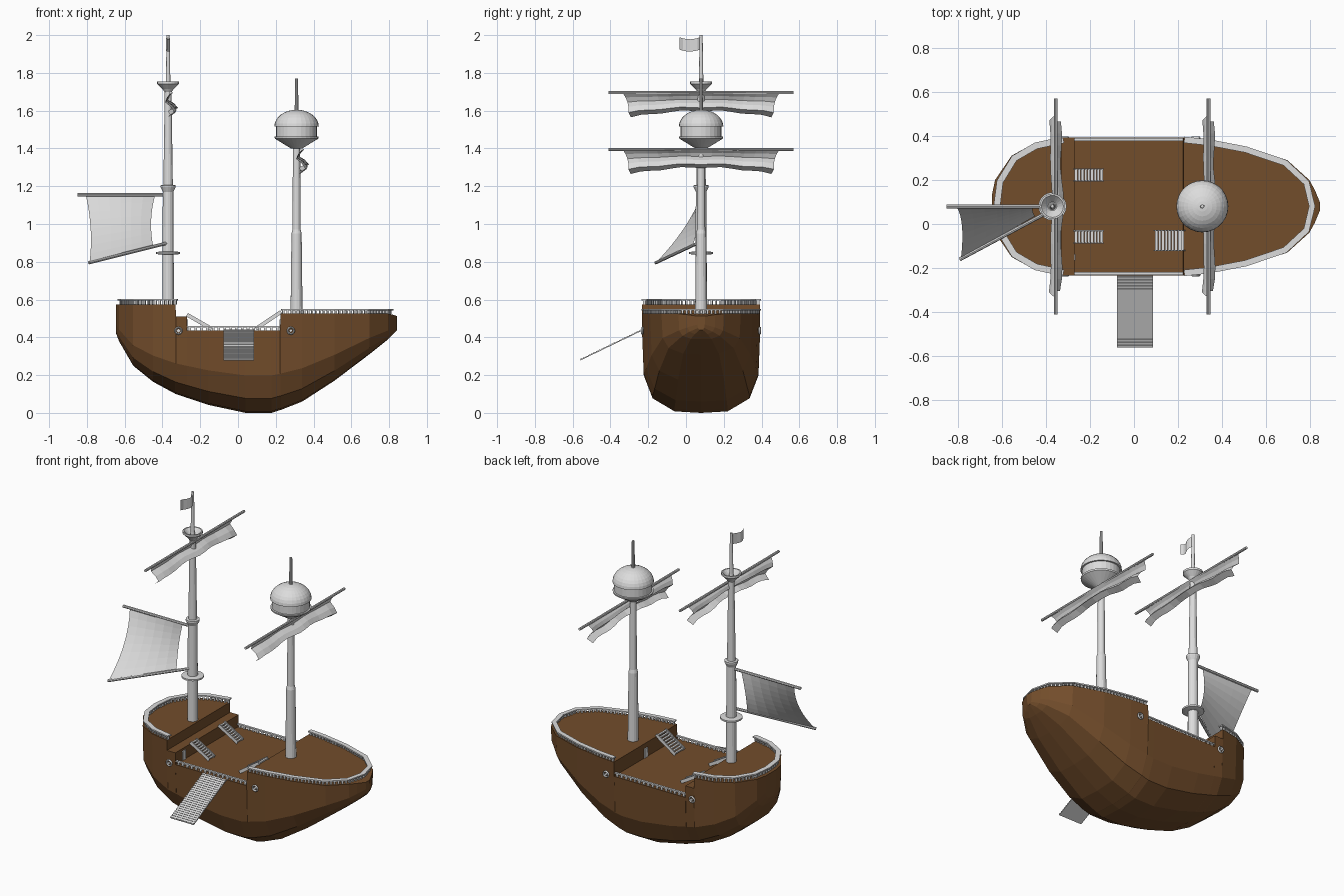
import bpy, bmesh, math
from mathutils import Vector, Matrix

if "Cube" in bpy.data.objects:
    bpy.data.objects.remove(bpy.data.objects["Cube"])

CY = 0.08  # ship centreline


def material(name, col):
    m = bpy.data.materials.new(name)
    m.diffuse_color = (*col, 1)
    m.use_nodes = True
    m.node_tree.nodes["Principled BSDF"].inputs["Base Color"].default_value = m.diffuse_color
    return m


BROWN = material("brown_wood", (0.17, 0.074, 0.024))
GREY = material("pale_grey", (0.72, 0.72, 0.72))


def finish(name, bm, mat=GREY, normals=True):
    if normals:
        bmesh.ops.recalc_face_normals(bm, faces=bm.faces)
    me = bpy.data.meshes.new(name)
    bm.to_mesh(me)
    bm.free()
    me.materials.append(mat)
    ob = bpy.data.objects.new(name, me)
    bpy.context.collection.objects.link(ob)
    return ob


def add_box(bm, centre, size, rot=Matrix()):
    m = Matrix.Translation(centre) @ rot @ Matrix.Diagonal((*size, 1))
    bmesh.ops.create_cube(bm, size=1, matrix=m)


def loft(bm, rings, closed=True, caps=True):
    vs = [[bm.verts.new(p) for p in r] for r in rings]
    n = len(vs[0])
    for a, b in zip(vs, vs[1:]):
        for i in range(n if closed else n - 1):
            j = (i + 1) % n
            bm.faces.new((a[i], a[j], b[j], b[i]))
    if caps:
        bm.faces.new(vs[0])
        bm.faces.new(vs[-1])


def lathe(name, x, profile, sides=16):
    bm = bmesh.new()
    loft(bm, [[(x + r * math.cos(2 * math.pi * i / sides),
                CY + r * math.sin(2 * math.pi * i / sides), z)
               for i in range(sides)] for r, z in profile])
    return finish(name, bm)


def rod(name, a, b, r, sides=8):
    a, b = Vector(a), Vector(b)
    bm = bmesh.new()
    rot = (b - a).to_track_quat('Z', 'Y').to_matrix().to_4x4()
    bmesh.ops.create_cone(bm, cap_ends=True, segments=sides, radius1=r, radius2=r,
                          depth=(b - a).length, matrix=Matrix.Translation((a + b) / 2) @ rot)
    return finish(name, bm)


def sheet(name, fn, nu, nv):
    bm = bmesh.new()
    loft(bm, [[fn(i / nu, j / nv) for i in range(nu + 1)] for j in range(nv + 1)], False, False)
    return finish(name, bm)


# Hull: x, half width, keel height, deck height
stations = [
    (-.645, .05, .42, .573), (-.63, .12, .38, .573), (-.555, .23, .25, .573),
    (-.45, .288, .165, .573), (-.33, .313, .10, .573), (-.329, .313, .10, .51),
    (-.271, .313, .08, .51), (-.27, .313, .08, .437), (-.155, .313, .042, .437),
    (.04, .313, 0, .437), (.177, .313, 0, .437), (.223, .313, .015, .437),
    (.225, .313, .015, .525), (.34, .30, .06, .525), (.51, .27, .17, .525),
    (.695, .21, .31, .525), (.795, .12, .39, .525), (.82, .075, .415, .52),
    (.843, .02, .438, .512)]
section = [(.97, .64), (.82, .86), (.45, .985)]
rings = []
for x, w, k, top in stations:
    ref = .55 if x < .7 else .52
    half = [(w, top)] + [(w * f, k + (1 - t) * (ref - k)) for f, t in section]
    rings.append([(x, CY + y, z) for y, z in half] + [(x, CY, k)]
                 + [(x, CY - y, z) for y, z in reversed(half)])
bm = bmesh.new()
loft(bm, rings)
finish("hull", bm, BROWN)


# Railings: capped top rail on evenly spaced balusters
def railing(name, path, z, h, w, gap):
    pts = [Vector((x, y, 0)) for x, y in path]
    bm = bmesh.new()
    caps = []
    for i, p in enumerate(pts):
        d = (pts[min(i + 1, len(pts) - 1)] - pts[max(i - 1, 0)]).normalized()
        s = Vector((-d.y, d.x, 0)) * w / 2
        caps.append([p + s + Vector((0, 0, z + h - .008)), p - s + Vector((0, 0, z + h - .008)),
                     p - s + Vector((0, 0, z + h)), p + s + Vector((0, 0, z + h))])
    loft(bm, caps)
    for a, b in zip(pts, pts[1:]):
        d = b - a
        n = max(1, round(d.length / gap))
        rot = Matrix.Rotation(math.atan2(d.y, d.x), 4, 'Z')
        for i in range(n):
            c = a + d * ((i + .5) / n)
            add_box(bm, (c.x, c.y, z + h / 2 - .004), (gap * .45, w * .5, h - .008), rot)
    finish(name, bm)


def around(half):  # mirror a half path about the centreline
    return [(x, CY + y) for x, y in half] + [(x, CY - y) for x, y in reversed(half[:-1])]


railing("stern_railing", around([(-.32, .302), (-.445, .275), (-.543, .218), (-.608, .112), (-.622, 0)]),
        .573, .03, .03, .022)
railing("bow_railing", around([(.228, .302), (.34, .29), (.507, .258), (.685, .198), (.782, .108), (.808, 0)]),
        .523, .028, .028, .022)
for side, s in (("near", -1), ("far", 1)):
    railing(side + "_waist_railing", [(-.27, CY + s * .304), (.222, CY + s * .304)], .435, .025, .014, .03)


# Stairs between the decks
def stairs(name, y, width, x0, z0, x1, z1, n=9):
    bm = bmesh.new()
    dx, dz = (x1 - x0) / n, (z1 - z0) / n
    for i in range(n):
        add_box(bm, (x0 + dx * (i + .5), y, z0 + dz * (i + .5)), (abs(dx) * .85, width, .008))
    rot = Matrix.Rotation(-math.atan2(z1 - z0, x1 - x0), 4, 'Y')
    for s in (-1, 1):
        add_box(bm, ((x0 + x1) / 2, y + s * width / 2, (z0 + z1) / 2),
                (math.hypot(x1 - x0, z1 - z0), .005, .02), rot)
    finish(name, bm)


stairs("stern_stairs_far", .222, .055, -.14, .445, -.27, .52)
stairs("stern_stairs_near", -.058, .055, -.14, .445, -.27, .52)
stairs("bow_stairs", -.075, .09, .095, .445, .228, .535)

# Doors in the bulkheads
for name, x, y in (("stern_door", -.268, -.15), ("bow_door", .222, CY)):
    bm = bmesh.new()
    add_box(bm, (x, y, .466), (.006, .03, .058))
    finish(name, bm)

# Gangplank with cross slats
bm = bmesh.new()
a, b = Vector((.004, -.56, .28)), Vector((.004, -.235, .437))
d = b - a
rot = Matrix.Rotation(math.atan2(d.z, d.y), 4, 'X')
add_box(bm, (a + b) / 2, (.163, d.length, .005), rot)
for i in range(24):
    add_box(bm, a + d * ((i + .5) / 24) + Vector((0, -.001, .003)), (.163, .009, .004), rot)
finish("gangplank", bm)

# Round ports on both hull sides
for side, s in (("near", -1), ("far", 1)):
    for end, x in (("stern", -.315), ("bow", .28)):
        bm = bmesh.new()
        y = CY + s * .311
        ring = []
        for i in range(13):
            t = 2 * math.pi * i / 12
            ring.append([(x + (.017 + .005 * math.cos(q)) * math.cos(t), y + .007 * math.sin(q),
                          .435 + (.017 + .005 * math.cos(q)) * math.sin(t))
                         for q in (0, math.pi / 2, math.pi, 3 * math.pi / 2)])
        loft(bm, ring, True, False)
        add_box(bm, (x, y, .435), (.014, .012, .014), Matrix.Rotation(.78, 4, 'Y'))
        finish(f"{side}_{end}_port", bm)

# Stern mast with collars and crow's nest
MX, BX = -.37, .31
lathe("stern_mast", MX, [(.031, .56), (.028, 1.17), (.04, 1.195), (.04, 1.205), (.025, 1.207),
                         (.018, 1.70), (.012, 1.75), (.008, 2.0)])
lathe("stern_mast_ring", MX, [(.045, .838), (.064, .842), (.064, .852), (.03, .855)], 20)
lathe("crows_nest", MX, [(.02, 1.70), (.03, 1.715), (.058, 1.742), (.058, 1.755), (.05, 1.755),
                         (.02, 1.72)], 20)

# Bow mast with domed lookout
lathe("bow_mast", BX, [(.032, .51), (.027, .95), (.022, .97), (.019, 1.42)])
lathe("lookout_base", BX, [(.03, 1.40), (.115, 1.452), (.117, 1.462), (.10, 1.464)], 28)
lathe("lookout_drum", BX, [(.108, 1.46), (.108, 1.53)], 28)
lathe("lookout_dome", BX, [(.118 * math.cos(t * math.pi / 16), 1.515 + .09 * math.sin(t * math.pi / 16))
                           for t in range(8)] + [(.004, 1.605)], 28)
lathe("lookout_pole", BX, [(.010, 1.59), (.008, 1.77)], 10)


# Yards and gathered square sails
folds = [(0, 0, .415), (-.02, -.025, .40), (-.03, -.05, .39), (.0, -.075, .385),
         (.02, -.105, .385), (-.015, -.13, .372)]


def square_sail(name, x, z):
    rod(name + "_yard", (x, -.41, z), (x, .57, z), .008)

    def fn(u, v):
        dx, dz, hw = folds[round(v * 5)]
        s = 2 * u - 1
        return (x + dx + .012 * (1 - s * s) + .008 * v * math.sin(u * 15),
                CY + s * hw, z + dz + .035 * v * (1 - s * s) + .004 * v * math.sin(u * 22))
    sheet(name + "_sail", fn, 14, 5)


square_sail("stern_square", MX + .014, 1.695)
square_sail("bow_square", BX + .028, 1.395)

# Aft sail between gaff and boom
rod("gaff", (-.85, CY, 1.155), (MX, CY, 1.155), .009)
rod("boom", (-.79, -.16, .795), (MX, .065, .90), .009)


def aft_sail(u, v):
    top = Vector((-.805 + .365 * u, CY, 1.15))
    low = Vector((-.785 + .335 * u, -.155 + .19 * u, .80 + .085 * u))
    p = top.lerp(low, v)
    bow = v * (1 - v)
    p.y += .10 * bow * (1 - u * .5)
    p.x += .06 * bow * (1 - 2 * u)
    return p


sheet("aft_sail", aft_sail, 6, 8)

# Flag at the masthead
sheet("flag", lambda u, v: (MX + .012 * math.sin(u * 6), CY - .115 * u,
                            1.99 - .065 * v - .012 * math.sin(u * 3)), 6, 2)
